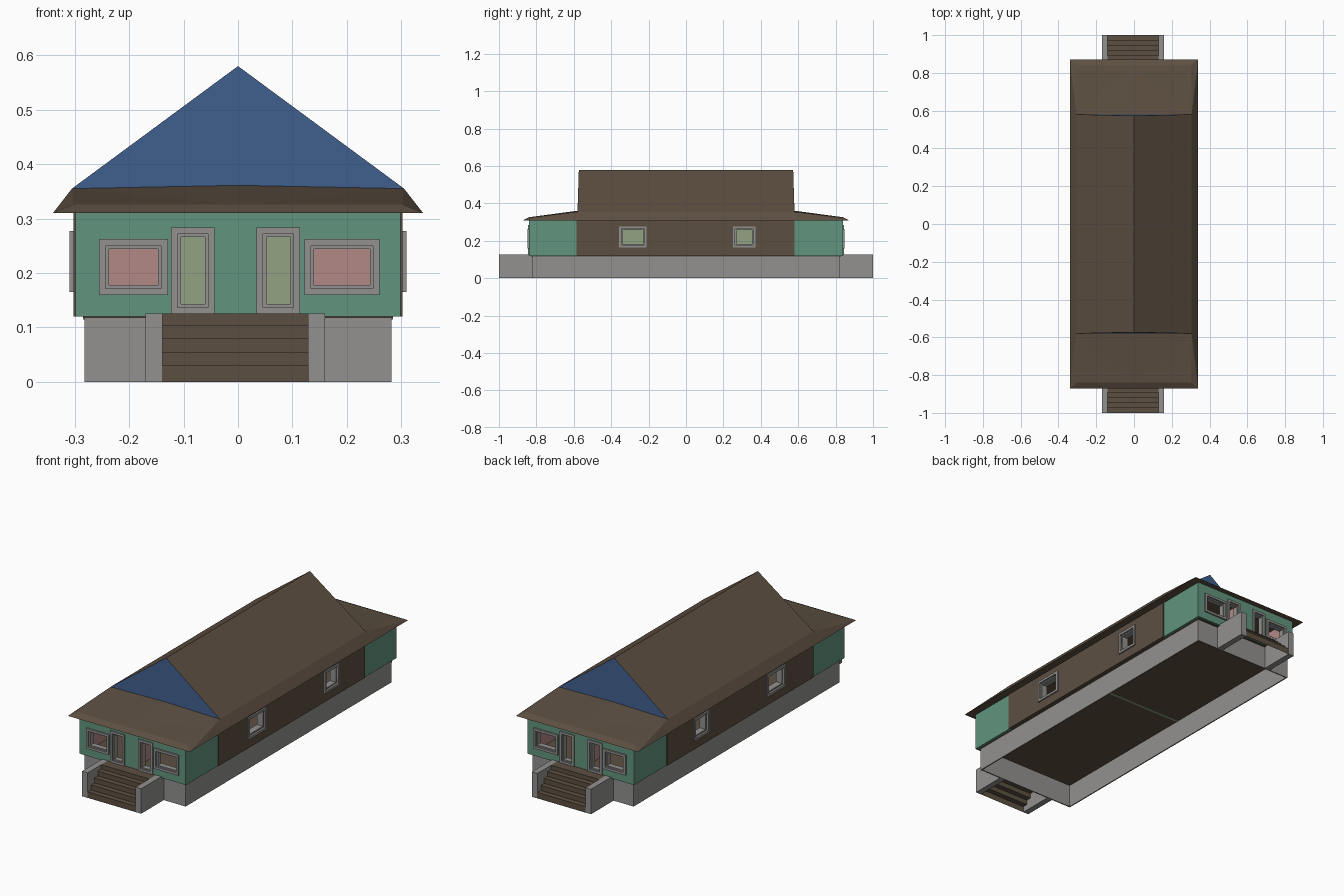
import bpy, bmesh

if "Cube" in bpy.data.objects:
    bpy.data.objects.remove(bpy.data.objects["Cube"])

def mat(name, r, g, b):
    m = bpy.data.materials.new(name)
    m.diffuse_color = (r, g, b, 1)
    m.use_nodes = True
    m.node_tree.nodes["Principled BSDF"].inputs["Base Color"].default_value = m.diffuse_color
    return m

GREEN = mat("green_paint", .12, .30, .205)
BROWN = mat("brown_wood", .108, .078, .053)
GREY = mat("grey_trim", .29, .285, .28)
BLUE = mat("blue_gable", .05, .11, .26)
PINK = mat("pink_plaster", .45, .25, .235)
OLIVE = mat("olive_plaster", .29, .36, .225)

def finish(name, bm, mats):
    bmesh.ops.remove_doubles(bm, verts=bm.verts, dist=1e-5)
    bmesh.ops.recalc_face_normals(bm, faces=bm.faces)
    me = bpy.data.meshes.new(name)
    bm.to_mesh(me)
    bm.free()
    for m in mats:
        me.materials.append(m)
    ob = bpy.data.objects.new(name, me)
    bpy.context.collection.objects.link(ob)
    return ob

def panel(name, axis, d0, d1, u, z, holes, outer, inner=None, edge=None):
    """Slab across the given axis with rectangular holes (u0, u1, z0, z1).
    d0 is the outer side, d1 the inner side."""
    us = sorted({*u, *[h[i] for h in holes for i in (0, 1)]})
    zs = sorted({*z, *[h[i] for h in holes for i in (2, 3)]})
    bm = bmesh.new()

    def pt(d, a, c):
        return bm.verts.new((d, a, c) if axis == 'x' else (a, d, c))

    def solid(i, j):
        if not (0 <= i < len(us) - 1 and 0 <= j < len(zs) - 1):
            return False
        a, c = (us[i] + us[i + 1]) / 2, (zs[j] + zs[j + 1]) / 2
        return not any(h[0] < a < h[1] and h[2] < c < h[3] for h in holes)

    for i in range(len(us) - 1):
        for j in range(len(zs) - 1):
            if not solid(i, j):
                continue
            a, b, c, e = us[i], us[i + 1], zs[j], zs[j + 1]
            for d, k in ((d0, 0), (d1, 1)):
                f = bm.faces.new([pt(d, a, c), pt(d, b, c), pt(d, b, e), pt(d, a, e)])
                f.material_index = k
            sides = (((-1, 0), (a, c), (a, e)), ((1, 0), (b, c), (b, e)),
                     ((0, -1), (a, c), (b, c)), ((0, 1), (a, e), (b, e)))
            for (di, dj), p, q in sides:
                if not solid(i + di, j + dj):
                    f = bm.faces.new([pt(d0, *p), pt(d0, *q), pt(d1, *q), pt(d1, *p)])
                    f.material_index = 2
    return finish(name, bm, [outer, inner or outer, edge or outer])

def box(name, x, y, z, m):
    return panel(name, 'x', x[0], x[1], y, z, [], m)

def frame(name, axis, d0, d1, h, t=.012):
    # trim ring lining an opening, standing a little proud of the wall
    panel(name, axis, d0, d1, (h[0] - t, h[1] + t), (h[2] - t, h[3] + t), [h], GREY)
    # thin inner sash
    s, mid = .006, d0 * .75 + d1 * .25
    panel(name + "_sash", axis, mid, d1, h[:2], h[2:],
          [(h[0] + s, h[1] - s, h[2] + s, h[3] - s)], GREY)

Z0, Z1, YM, YE, XE = .12, .312, .58, .84, .298

# open-bottomed foundation and floor
for s in (-1, 1):
    panel("foundation_side", 'x', s * .282, s * .276, (-.82, .82), (0, .121), [], GREY)
    panel("foundation_end", 'y', s * .82, s * .814, (-.282, .282), (0, .121), [], GREY)
box("floor", (-.285, .285), (-.83, .83), (.117, .124), BROWN)

# front and back walls with windows and doors
windows = [(-.242, -.142, .172, .25), (.134, .248, .172, .25)]
windows[0] = (-.243, -.141, .172, .25)
doors = [(-.111, -.055, .137, .272), (.046, .102, .137, .272)]
for s, end in ((-1, "front"), (1, "back")):
    holes = windows + doors
    panel(end + "_wall", 'y', s * YE, s * (YE - .02), (-.292, .296), (Z0, Z1), holes, GREEN, PINK, GREEN)
    for h in windows:
        frame(end + "_window_frame", 'y', s * .848, s * .812, h)
    for h in doors:
        frame(end + "_door_frame", 'y', s * .846, s * .812, h)
    # room divider with door openings in line with the outer doors
    panel(end + "_room_divider", 'y', s * YM, s * (YM - .012), (-.285, .285), (Z0, Z1),
          [(a - .008, b + .008, Z0, .285) for a, b, _, _ in doors], PINK, OLIVE, GREY)
    box(end + "_party_wall", (-.006, .006), sorted((s * .57, s * .825)), (Z0, Z1), PINK)

# middle partitions
box("middle_party_wall", (-.007, .007), (-.572, .572), (Z0, Z1), OLIVE)
box("middle_cross_wall", (-.285, .285), (-.007, .007), (.115, Z1), OLIVE)

# side walls: brown middle, green ends, two windows each
side_windows = [(-.345, -.222, .177, .265), (.263, .36, .177, .265)]
for s, side in ((-1, "left"), (1, "right")):
    panel(side + "_middle_wall", 'x', s * (XE + .004), s * .278, (-YM - .005, YM), (Z0, Z1),
          side_windows, BROWN, OLIVE, BROWN)
    for e in (-1, 1):
        panel(side + "_end_wall", 'x', s * XE, s * .278, (e * YM, e * (YE - .001)) if e > 0
              else (e * (YE - .001), e * YM), (Z0, Z1), [], GREEN, PINK, GREEN)
    for h in side_windows:
        frame(side + "_window_frame", 'x', s * .309, s * .265, h)

# roof: flared eaves, low end skirts, steep gabled middle; one quarter mirrored
eave, eave_m, eave_f = (.34, -.87, .31), (.34, 0, .31), (0, -.87, .31)
fold, fold_f = (.302, -.84, .326), (0, -.84, .326)
foot, foot_m, foot_f = (.305, -.58, .355), (.305, 0, .355), (0, -.58, .361)
ridge, ridge_m, mid = (0, -.573, .58), (0, 0, .58), (0, 0, .31)
quarter = [
    (eave_f, eave, fold, fold_f), (fold_f, fold, foot), (fold_f, foot, foot_f),
    (eave, foot, fold), (eave, eave_m, foot_m, foot), (foot, foot_m, ridge_m, ridge),
    (foot_f, foot, ridge), (eave_f, eave, eave_m, mid)]
bm = bmesh.new()
for sx in (-1, 1):
    for sy in (-1, 1):
        for k, poly in enumerate(quarter):
            f = bm.faces.new([bm.verts.new((sx * x, sy * y, z)) for x, y, z in poly])
            f.material_index = 1 if k == 6 else 0
finish("roof", bm, [BROWN, BLUE])

# stairs at both ends: stepped sheet between two cheek walls
for s, end in ((-1, "front"), (1, "back")):
    prof, y, z = [(1.0, 0)], 1.0, 0
    for z in (.03, .055, .08, .104, .126):
        prof.append((y, z))
        y = .82 if z > .12 else y - .027
        prof.append((y, z))
    bm = bmesh.new()
    for (ya, za), (yb, zb) in zip(prof, prof[1:]):
        bm.faces.new([bm.verts.new(p) for p in (
            (-.14, s * ya, za), (.13, s * ya, za), (.13, s * yb, zb), (-.14, s * yb, zb))])
    bmesh.ops.remove_doubles(bm, verts=bm.verts, dist=1e-5)
    ob = finish(end + "_steps", bm, [BROWN])
    if sum(p.normal.z for p in ob.data.polygons) < 0:
        ob.data.flip_normals()
    for x in ((-.17, -.139), (.129, .16)):
        box(end + "_stair_cheek", x, sorted((s * .82, s * 1.0)), (0, .126), GREY)
